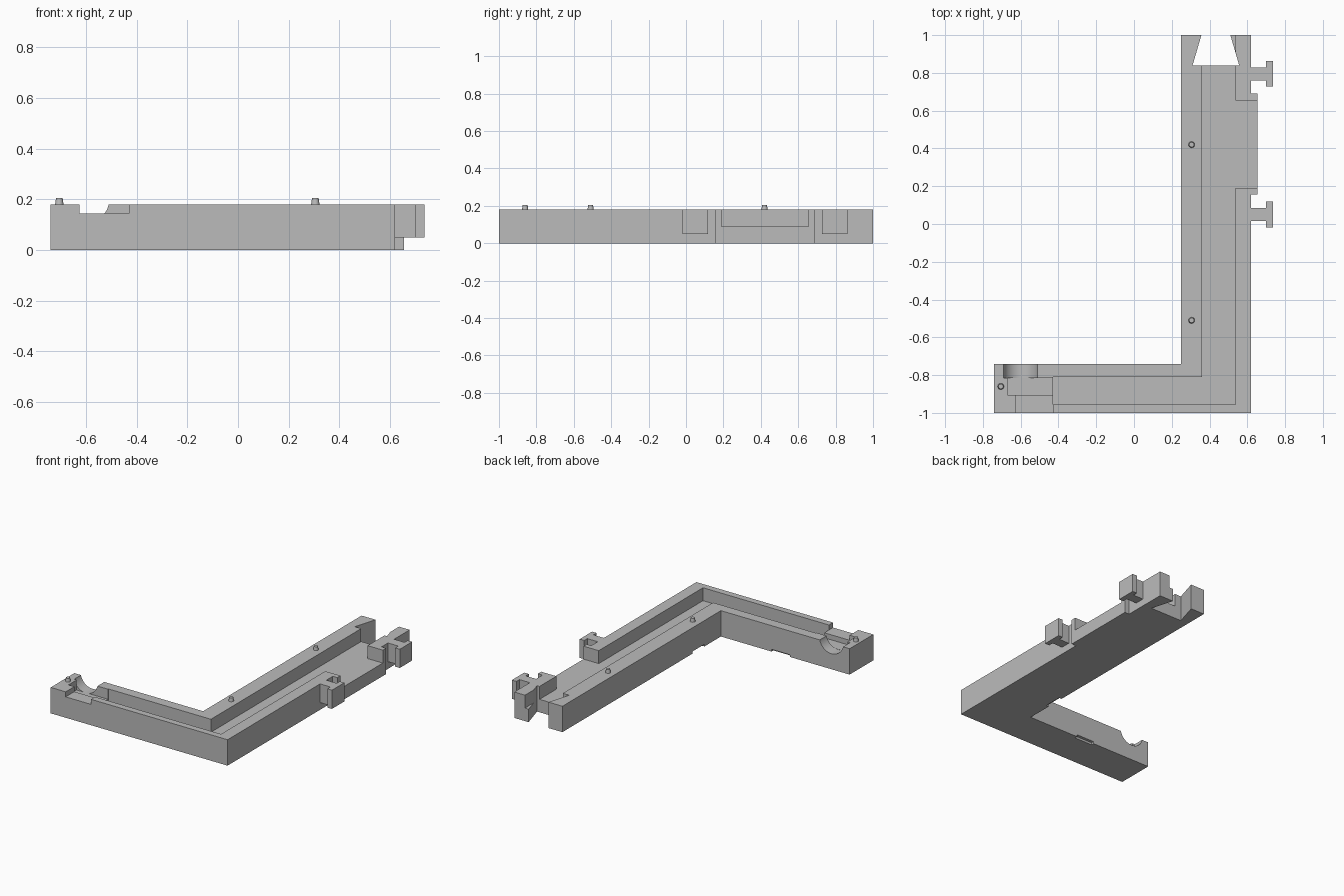
import bpy
import bmesh
import math

cube = bpy.data.objects.get("Cube")
if cube:
    bpy.data.objects.remove(cube, do_unlink=True)

TOP, FLOOR, LEDGE, HOOK_Z = 0.18, 0.09, 0.145, 0.05
OVER = 0.3

grey = bpy.data.materials.new("matte_grey")
grey.use_nodes = True
colour = (0.5, 0.5, 0.5, 1)
grey.diffuse_color = colour
grey.node_tree.nodes["Principled BSDF"].inputs["Base Color"].default_value = colour


def add_object(name, bm):
    bmesh.ops.recalc_face_normals(bm, faces=bm.faces)
    mesh = bpy.data.meshes.new(name)
    bm.to_mesh(mesh)
    bm.free()
    mesh.materials.append(grey)
    obj = bpy.data.objects.new(name, mesh)
    bpy.context.collection.objects.link(obj)
    return obj


def prism(name, outline, z0, z1):
    """Flat outline in x and y, raised from z0 to z1."""
    bm = bmesh.new()
    face = bm.faces.new([bm.verts.new((x, y, z0)) for x, y in outline])
    raised = bmesh.ops.extrude_face_region(bm, geom=[face])["geom"]
    for v in raised:
        if isinstance(v, bmesh.types.BMVert):
            v.co.z = z1
    return add_object(name, bm)


def box(name, x0, x1, y0, y1, z0, z1):
    return prism(name, [(x0, y0), (x1, y0), (x1, y1), (x0, y1)], z0, z1)


def cone(name, r1, r2, depth, location, segments, lying=False):
    bm = bmesh.new()
    bmesh.ops.create_cone(bm, cap_ends=True, segments=segments,
                          radius1=r1, radius2=r2, depth=depth)
    obj = add_object(name, bm)
    obj.location = location
    if lying:
        obj.rotation_euler.x = math.pi / 2
    return obj


def cut(target, cutter):
    cutter.hide_render = True
    bpy.context.view_layer.update()
    mod = target.modifiers.new("cut", "BOOLEAN")
    mod.operation = "DIFFERENCE"
    mod.solver = "EXACT"
    mod.object = cutter
    bpy.context.view_layer.objects.active = target
    bpy.ops.object.modifier_apply(modifier=mod.name)
    bpy.data.objects.remove(cutter, do_unlink=True)


# L-shaped body with side bulge and dovetail socket at the far end
body = prism("frame_body", [
    (-0.74, -1), (0.62, -1), (0.62, 0.155), (0.655, 0.155), (0.655, 0.69),
    (0.62, 0.69), (0.62, 1), (0.51, 1), (0.557, 0.84), (0.31, 0.84),
    (0.357, 1), (0.25, 1), (0.25, -0.74), (-0.74, -0.74)], 0, TOP)

# Channel along both arms, with an opening out through the bulge
cut(body, prism("channel_cutter", [
    (-0.43, -0.955), (0.538, -0.955), (0.538, 0.19), (0.7, 0.19),
    (0.7, 0.655), (0.538, 0.655), (0.538, 1.1), (0.359, 1.1),
    (0.359, -0.81), (-0.43, -0.81)], FLOOR, OVER))

# Pocket and ledge at the end of the short arm
cut(body, box("pocket_cutter", -0.67, -0.42, -0.905, -0.815, 0.11, OVER))
cut(body, box("ledge_cutter", -0.625, -0.43, -1.1, -0.9, LEDGE, OVER))

# Rounded scoop through the inner wall
cut(body, cone("scoop_cutter", 0.092, 0.092, 0.2, (-0.6, -0.715, 0.2), 48, lying=True))

# Shallow finger notches under the inner edges
cut(body, box("notch_cutter", -0.28, -0.14, -0.76, -0.7, -0.1, 0.015))
cut(body, box("notch_cutter", 0.2, 0.27, -0.56, -0.43, -0.1, 0.015))

# T-shaped hooks on the outer side
for label, y in (("front", 0.05), ("back", 0.795)):
    prism(label + "_hook", [
        (0.61, y - 0.034), (0.70, y - 0.034), (0.70, y - 0.068),
        (0.735, y - 0.068), (0.735, y + 0.068), (0.70, y + 0.068),
        (0.70, y + 0.034), (0.61, y + 0.034)], HOOK_Z, TOP)

# Tapered locating pegs
pegs = [cone("locating_peg", 0.018, 0.013, 0.035, (x, y, TOP + 0.0075), 24)
        for x, y in ((0.305, 0.42), (0.305, -0.51), (-0.705, -0.86))]

# Smooth the round parts, keep edges sharp
bpy.ops.object.select_all(action="DESELECT")
for obj in pegs + [body]:
    obj.select_set(True)
bpy.context.view_layer.objects.active = body
bpy.ops.object.shade_smooth_by_angle(angle=math.radians(30))
